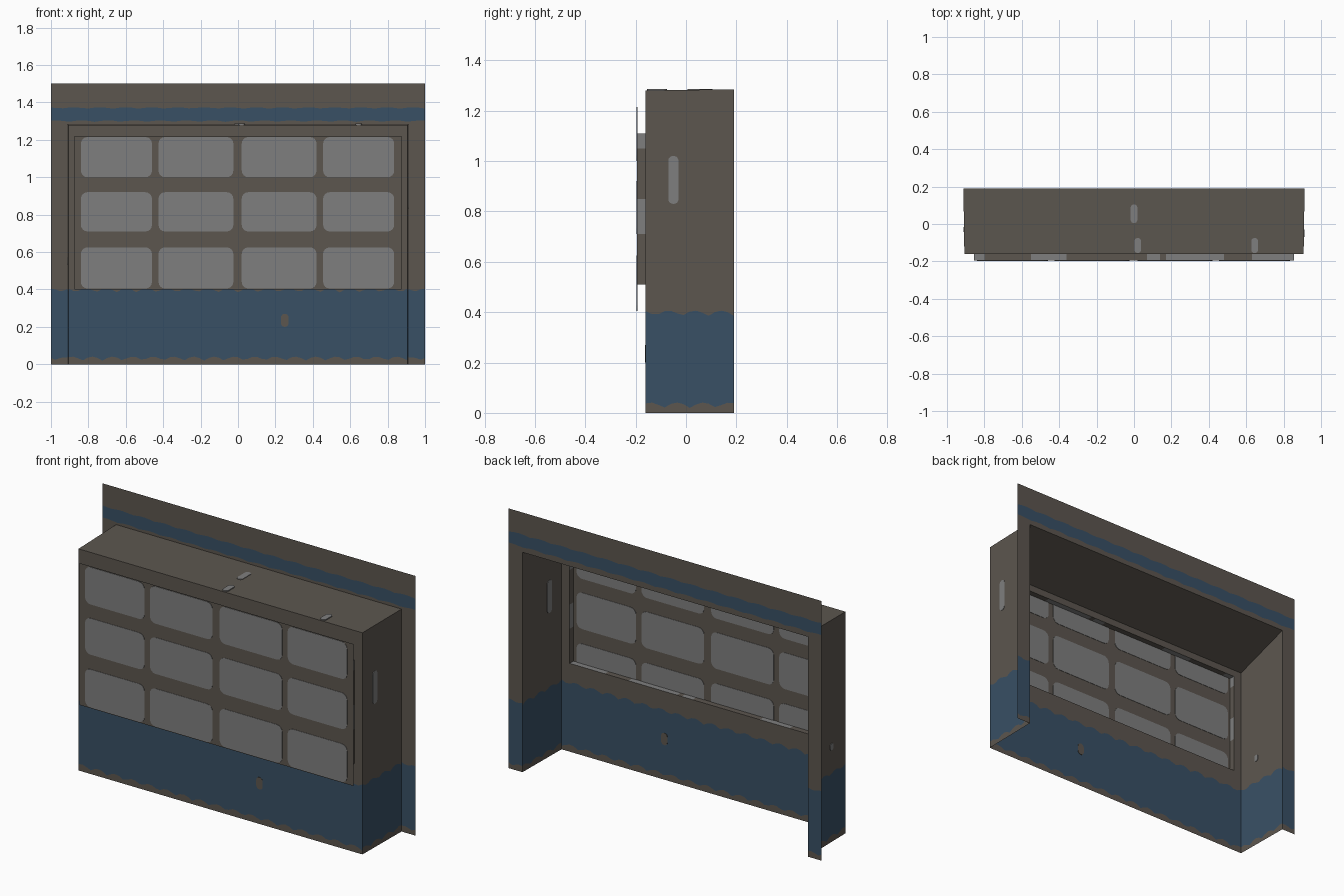
import bpy, math
from mathutils import Vector

if "Cube" in bpy.data.objects:
    bpy.data.objects.remove(bpy.data.objects["Cube"])


def material(name, rgb):
    m = bpy.data.materials.new(name)
    m.use_nodes = True
    m.diffuse_color = (*rgb, 1)
    m.node_tree.nodes["Principled BSDF"].inputs["Base Color"].default_value = (*rgb, 1)
    return m


BROWN, BLUE, GREY = range(3)
MATS = [material("weathered brown", (0.107, 0.093, 0.078)),
        material("faded blue", (0.040, 0.080, 0.130)),
        material("pane grey", (0.212, 0.212, 0.212))]

# Main dimensions
HALF_FRONT, HALF_BACK = 0.907, 0.912
Y_FRONT, Y_BACK, Y_GLASS = -0.16, 0.19, -0.195
TOP, EAVE = 1.285, 1.15
HOLE_X, HOLE_LOW, HOLE_HIGH = 0.855, 0.51, 1.11


def build(name, verts, faces, mats):
    me = bpy.data.meshes.new(name)
    me.from_pydata(verts, [], faces)
    for m in MATS:
        me.materials.append(m)
    for p, m in zip(me.polygons, mats):
        p.material_index = m
    ob = bpy.data.objects.new(name, me)
    bpy.context.collection.objects.link(ob)
    return ob


def sheet(name, a, b, rise, stops, colours, cols=1, wave=0.0, top_end=None):
    """Sheet from edge a-b, swept along rise and split into colour bands."""
    a, b, rise = Vector(a), Vector(b), Vector(rise)
    verts, faces, mats = [], [], []
    for k, t in enumerate(stops):
        inner = 0 < k < len(stops) - 1
        for i in range(cols + 1):
            f = i / cols
            h = t
            if inner:
                h += wave * (abs(math.sin(i * 0.75 + k)) - 0.5)
            elif k and top_end is not None:
                h = t + (top_end - t) * f
            verts.append(a.lerp(b, f) + rise * h)
    n = cols + 1
    for k, c in enumerate(colours):
        for i in range(cols):
            j = k * n + i
            faces.append((j, j + 1, j + n + 1, j + n))
            mats.append(c)
    return build(name, verts, faces, mats)


def plate(name, centre, u, v, colour, radius, thick=0.008):
    """Thin rounded plate with half-extent vectors u and v."""
    centre, u, v = Vector(centre), Vector(u), Vector(v)
    n = u.cross(v).normalized() * thick / 2
    lu, lv = u.length, v.length
    ring = []
    for q in range(4):
        for s in range(5):
            ang = (q + s / 4) * math.pi / 2
            su = 1 if q in (0, 3) else -1
            sv = 1 if q < 2 else -1
            ring.append(u / lu * (su * (lu - radius) + radius * math.cos(ang))
                        + v / lv * (sv * (lv - radius) + radius * math.sin(ang)))
    c = len(ring)
    verts = [centre + p + n for p in ring] + [centre + p - n for p in ring]
    faces = [tuple(range(c)), tuple(reversed(range(c, 2 * c)))]
    faces += [(i, i + c, (i + 1) % c + c, (i + 1) % c) for i in range(c)]
    return build(name, verts, faces, [colour] * len(faces))


UP = (0, 0, 1)
BANDS = [0, 0.03, 0.395]
PAINT = [BROWN, BLUE, BROWN]

# Outer wall around the bay: header and two jambs
sheet("wall_header", (-1, Y_BACK, 0), (1, Y_BACK, 0), UP,
      [TOP, 1.30, 1.37, 1.5], PAINT, 60, 0.008)
for side, s in (("right", -1), ("left", 1)):
    sheet(side + "_jamb", (s * HALF_BACK, Y_BACK, 0), (s, Y_BACK, 0), UP,
          BANDS + [TOP], PAINT, 4, 0.015)
    # Side panels, cut to the slope of the roof underside
    sheet(side + "_panel", (s * HALF_FRONT, Y_FRONT, 0), (s * HALF_BACK, Y_BACK, 0), UP,
          BANDS + [EAVE], PAINT, 14, 0.022, 1.27)
    # Front strips beside the window hole
    sheet(side + "_front_strip", (s * HOLE_X, Y_FRONT, 0), (s * HALF_FRONT, Y_FRONT, 0), UP,
          [HOLE_LOW, HOLE_HIGH], [BROWN])
    # Window reveal sides
    sheet(side + "_reveal", (s * HOLE_X, Y_FRONT, 0), (s * HOLE_X, Y_GLASS, 0), UP,
          [HOLE_LOW, 0.71, 0.85, 1.05, HOLE_HIGH], [BROWN, GREY, BROWN, GREY])

# Front panel below and above the window
sheet("front_lower_panel", (-HALF_FRONT, Y_FRONT, 0), (HALF_FRONT, Y_FRONT, 0), UP,
      BANDS + [HOLE_LOW], PAINT, 70, 0.022)
sheet("front_upper_panel", (-HALF_FRONT, Y_FRONT, 0), (HALF_FRONT, Y_FRONT, 0), UP,
      [HOLE_HIGH, EAVE], [BROWN])

# Window sill and head
for name, z in (("window_sill", HOLE_LOW), ("window_head", HOLE_HIGH)):
    sheet(name, (0, Y_FRONT, z), (0, Y_GLASS, z), (1, 0, 0),
          [-HOLE_X, -0.8, -0.55, -0.36, 0.07, 0.14, 0.17, 0.48, 0.63, HOLE_X],
          [GREY, BROWN, GREY, BROWN, GREY, BROWN, GREY, BROWN, GREY])

# Window sheet with rounded panes showing on both faces
sheet("window_sheet", (-0.875, Y_GLASS, 0), (0.875, Y_GLASS, 0), UP, [0.4, 1.22], [BROWN])
for x0, x1 in ((-0.84, -0.46), (-0.425, -0.025), (0.02, 0.42), (0.455, 0.835)):
    for z0, z1 in ((0.405, 0.625), (0.71, 0.92), (1.0, 1.215)):
        plate("window_pane", ((x0 + x1) / 2, Y_GLASS, (z0 + z1) / 2),
              ((x1 - x0) / 2, 0, 0), (0, 0, (z1 - z0) / 2), GREY, 0.035, 0.004)

# Wedge-shaped roof
verts = []
for s in (-1, 1):
    verts += [(s * HALF_FRONT, Y_FRONT, EAVE), (s * HALF_BACK, Y_BACK, 1.27),
              (s * HALF_BACK, Y_BACK, TOP), (s * HALF_FRONT, Y_FRONT, 1.28)]
faces = [(3, 2, 1, 0), (4, 5, 6, 7)]
faces += [(i, (i + 1) % 4, (i + 1) % 4 + 4, i + 4) for i in range(4)]
build("roof", verts, faces, [BROWN] * 6)

# Worn paint patches
plate("left_panel_patch", (0.9085, -0.05, 0.925), (0, 0.02, 0), (0, 0, 0.095), GREY, 0.018, 0.006)
plate("right_panel_patch", (-0.9085, -0.03, 0.55), (0, 0.014, 0), (0, 0, 0.02), GREY, 0.013, 0.006)
plate("front_patch", (0.25, Y_FRONT, 0.235), (0.02, 0, 0), (0, 0, 0.035), BROWN, 0.019, 0.004)
for x, y, h in ((0, 0.055, 0.05), (0.02, -0.115, 0.04), (0.645, -0.115, 0.04)):
    plate("roof_patch", (x, y, 1.283), (0.018, 0, 0), (0, h, 0), GREY, 0.017, 0.006)
